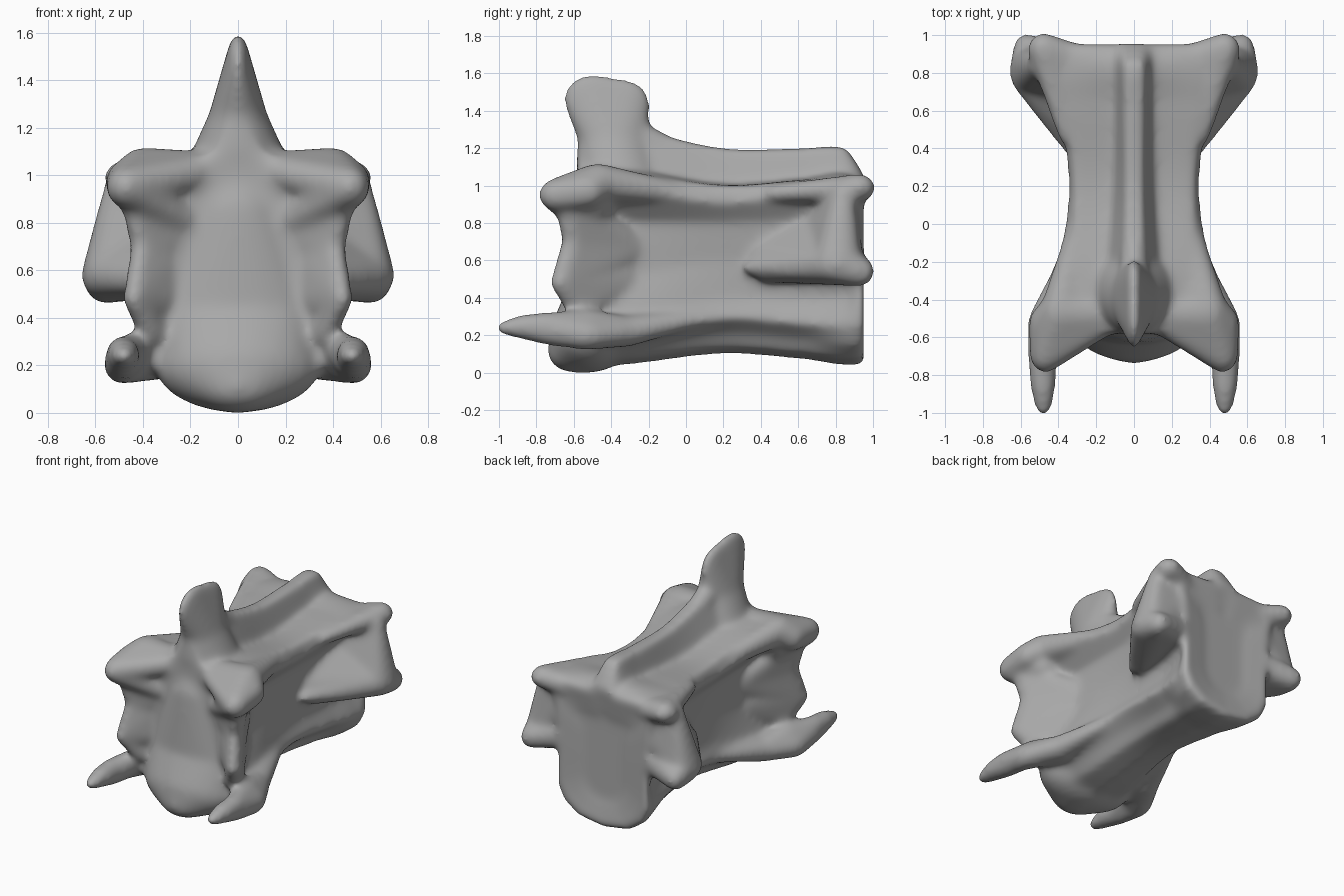
import bpy, bmesh
from mathutils import Vector, Matrix

cube = bpy.data.objects.get("Cube")
if cube:
    bpy.data.objects.remove(cube, do_unlink=True)

# One bone colour
bone = bpy.data.materials.new("bone grey")
bone.use_nodes = True
bone.diffuse_color = (0.40, 0.40, 0.40, 1)
bone.node_tree.nodes["Principled BSDF"].inputs["Base Color"].default_value = bone.diffuse_color

bm = bmesh.new()


def catmull(a, b, c, d, t):
    """Smooth step between section values b and c."""
    return b + 0.5 * t * (c - a + t * (2 * a - 5 * b + 4 * c - d + t * (3 * (b - c) + d - a)))


def loft(sections, steps):
    """Skin mirrored half profiles placed along y."""
    rings = []
    last = len(sections) - 1
    for i in range(last):
        group = [sections[max(0, min(last, i + k))] for k in (-1, 0, 1, 2)]
        for s in range(steps + (i == last - 1)):
            t = s / steps
            y = group[1][0] + (group[2][0] - group[1][0]) * t
            half = [[catmull(*values, t) for values in zip(*points)]
                    for points in zip(*[g[1] for g in group])]
            loop = half + [(-x, z) for x, z in reversed(half[1:])]
            rings.append([bm.verts.new((x, y, z)) for x, z in loop])
    for first, second in zip(rings, rings[1:]):
        for i in range(len(first)):
            j = (i + 1) % len(first)
            bm.faces.new((first[i], first[j], second[j], second[i]))
    bm.faces.new(rings[0])
    bm.faces.new(rings[-1])


def hull(*blobs):
    """Wrap ellipsoids (centre, radii) in one skin; repeat on the other side."""
    sides = (1, -1) if any(centre[0] for centre, radii in blobs) else (1,)
    for side in sides:
        part = bmesh.new()
        for (x, y, z), radii in blobs:
            place = Matrix.Translation((side * x, y, z)) @ Matrix.Diagonal(Vector((*radii, 1)))
            bmesh.ops.create_icosphere(part, subdivisions=3, radius=1, matrix=place)
        bmesh.ops.delete(part, geom=part.edges[:], context="EDGES_FACES")
        bmesh.ops.convex_hull(part, input=part.verts[:])
        loose = [v for v in part.verts if not v.link_faces]
        bmesh.ops.delete(part, geom=loose, context="VERTS")
        bmesh.ops.recalc_face_normals(part, faces=part.faces[:])
        scratch = bpy.data.meshes.new("scratch")
        part.to_mesh(scratch)
        part.free()
        bm.from_mesh(scratch)
        bpy.data.meshes.remove(scratch)


def chain(*blobs):
    """A limb skinned between neighbouring ellipsoids."""
    for pair in zip(blobs, blobs[1:]):
        hull(*pair)


# Main body: keel, hollow, lower ridge, groove, wall, flange side, flange top, crest
body = [
    (-.58, [(0, .03), (.2, .06), (.29, .12), (.36, .19), (.34, .33), (.29, .5),
            (.22, .76), (.36, .95), (.27, 1.05), (.1, 1.1), (.04, 1.2)]),
    (-.35, [(0, .04), (.18, .07), (.26, .14), (.37, .18), (.33, .34), (.27, .52),
            (.26, .8), (.42, .99), (.32, 1.07), (.14, 1.1), (.05, 1.3)]),
    (.2, [(0, .1), (.15, .13), (.2, .21), (.3, .29), (.26, .39), (.25, .6),
          (.27, .8), (.35, .91), (.32, 1), (.11, 1.01), (.045, 1.2)]),
    (.65, [(0, .07), (.18, .1), (.23, .18), (.32, .26), (.27, .39), (.29, .55),
           (.31, .81), (.41, .97), (.35, 1.03), (.1, 1.04), (.05, 1.2)]),
    (.85, [(0, .04), (.2, .075), (.3, .15), (.35, .25), (.31, .41), (.36, .58),
           (.36, .8), (.45, .98), (.36, 1.04), (.1, 1.07), (.05, 1.2)]),
    (.96, [(0, .06), (.19, .09), (.3, .17), (.35, .27), (.35, .41), (.35, .58),
           (.36, .8), (.41, .96), (.32, 1), (.1, 1), (.04, 1.04)]),
]
# Shallow dish in the rear face
dish = [(x * .45, .5 + (z - .5) * .6) for x, z in body[-1][1]]
loft(body + [(.92, dish)], 8)

# Rounded front of the body and the tapering face above it
chin = ((0, -.51, .2), (.35, .22, .2))
hull(chin, ((0, -.6, .11), (.18, .14, .11)))
chain(chin, ((0, -.52, .42), (.31, .12, .12)), ((0, -.52, .85), (.17, .1, .1)),
      ((0, -.46, 1.02), (.14, .1, .1)))

# Neural spine
tip = [((0, -.5, 1.46), (.05, .16, .14)), ((0, -.33, 1.44), (.05, .14, .13))]
waist = ((0, -.39, 1.25), (.125, .19, .06))
hull(*tip, waist)
hull(waist, ((0, -.36, 1.09), (.2, .23, .05)))
hull(((0, -.35, 1.3), (.08, .17, .06)), ((0, -.05, 1.15), (.07, .14, .06)))

# Front articular processes, webbed to the foot of the spine
horn = ((.47, -.69, .95), (.085, .1, .09))
shoulder = ((.4, -.47, 1.02), (.1, .12, .1))
hull(horn, shoulder, ((.48, -.53, .97), (.08, .1, .09)))
hull(horn, shoulder, ((.12, -.48, 1.02), (.06, .1, .08)))
hull(shoulder, ((.3, -.05, .96), (.06, .08, .06)), ((.2, -.35, .95), (.1, .1, .1)))
hull(horn, ((.39, -.5, .9), (.07, .1, .08)), ((.18, -.48, .8), (.06, .1, .08)))

# Front side wings with a lower point
edge = ((.4, -.6, .7), (.05, .06, .1))
root = ((.24, -.3, .67), (.05, .08, .1))
top = ((.45, -.64, .92), (.05, .07, .05))
hull(top, edge, root)
hull(top, edge, ((.23, -.5, .76), (.06, .08, .1)))
point = ((.44, -.67, .48), (.045, .06, .055))
hull(edge, point, root)
hull(point, ((.36, -.57, .34), (.06, .07, .06)), ((.26, -.35, .5), (.05, .08, .1)))
hull(edge, point, ((.27, -.5, .5), (.06, .08, .12)), ((.24, -.48, .7), (.05, .07, .08)))

# Forward pointing ribs, leaning outward
chain(((.48, -.95, .24), (.05, .065, .045)), ((.482, -.86, .245), (.068, .07, .07)),
      ((.485, -.74, .235), (.075, .07, .09)))
heel = [((.43, -.54, .26), (.07, .12, .08)), ((.49, -.54, .2), (.075, .12, .08))]
stem = ((.36, -.34, .22), (.1, .14, .085))
hull(((.485, -.74, .235), (.075, .07, .09)), *heel)
hull(stem, *heel)
hull(stem, ((.26, 0, .29), (.05, .14, .05)))

# Rear articular processes
hull(((.48, .925, .99), (.085, .09, .075)), ((.36, .5, .96), (.05, .08, .05)),
     ((.26, .86, .94), (.07, .08, .08)))

# Rear side processes blending into the wall and up to the articular ones
knob = ((.57, .81, .58), (.09, .13, .1))
wall = ((.29, .72, .78), (.06, .1, .1))
hull(knob, ((.57, .93, .54), (.07, .08, .08)), ((.3, .46, .53), (.05, .1, .05)),
     ((.3, .86, .6), (.06, .08, .1)))
hull(knob, ((.45, .58, .55), (.05, .07, .05)), ((.29, .4, .56), (.05, .1, .05)))
hull(knob, wall, ((.28, .45, .6), (.04, .1, .1)))
hull(knob, wall, ((.5, .84, .97), (.06, .06, .05)), ((.34, .88, .78), (.05, .06, .1)))

# Fuse all parts into one smooth bone
bmesh.ops.recalc_face_normals(bm, faces=bm.faces[:])
mesh = bpy.data.meshes.new("vertebra")
bm.to_mesh(mesh)
bm.free()
mesh.materials.append(bone)
vertebra = bpy.data.objects.new("vertebra", mesh)
bpy.context.collection.objects.link(vertebra)

fuse = vertebra.modifiers.new("fuse parts", "REMESH")
fuse.mode = "VOXEL"
fuse.voxel_size = 0.016
fuse.use_smooth_shade = True
soften = vertebra.modifiers.new("soften joins", "SMOOTH")
soften.factor = 0.5
soften.iterations = 30
